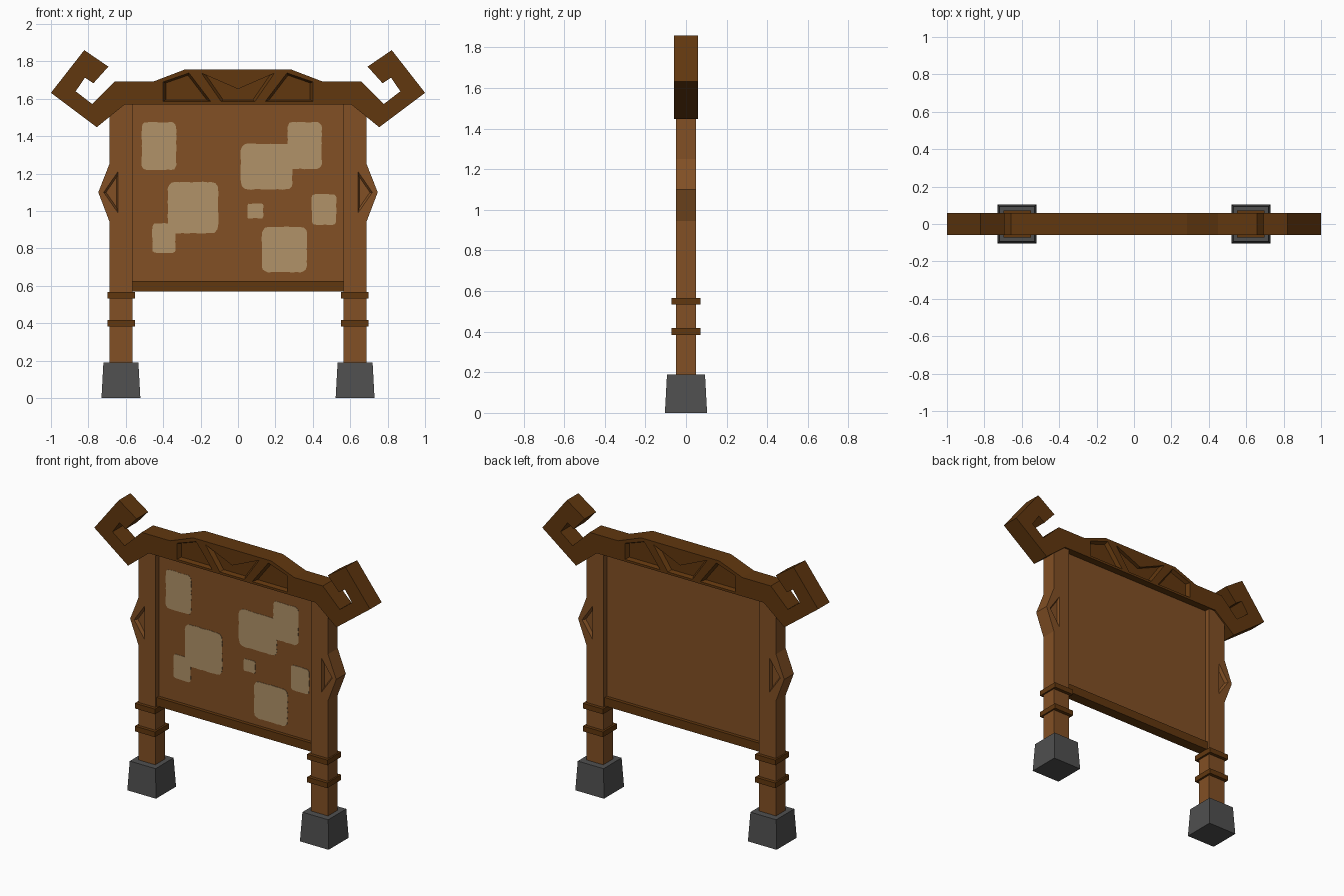
import bpy, bmesh, math, random

if "Cube" in bpy.data.objects:
    bpy.data.objects.remove(bpy.data.objects["Cube"])

random.seed(4)


def material(name, rgb):
    m = bpy.data.materials.new(name)
    m.diffuse_color = (*rgb, 1)
    m.use_nodes = True
    m.node_tree.nodes["Principled BSDF"].inputs["Base Color"].default_value = m.diffuse_color
    return m


WOOD = material("warm wood", (0.223, 0.080, 0.018))
DARK = material("dark wood", (0.119, 0.038, 0.0045))
STONE = material("grey stone", (0.078, 0.078, 0.078))
PAPER = material("old paper", (0.440, 0.288, 0.138))


def loft(name, front, y0, back, y1, mat):
    """Solid between two x-z outlines with equal point counts."""
    bm = bmesh.new()
    a = [bm.verts.new((x, y0, z)) for x, z in front]
    b = [bm.verts.new((x, y1, z)) for x, z in back]
    bm.faces.new(a)
    bm.faces.new(b[::-1])
    n = len(a)
    for i in range(n):
        j = (i + 1) % n
        bm.faces.new((a[j], a[i], b[i], b[j]))
    bmesh.ops.recalc_face_normals(bm, faces=bm.faces)
    me = bpy.data.meshes.new(name)
    bm.to_mesh(me)
    bm.free()
    me.materials.append(mat)
    ob = bpy.data.objects.new(name, me)
    bpy.context.collection.objects.link(ob)
    return ob


def prism(name, pts, y0, y1, mat):
    return loft(name, pts, y0, pts, y1, mat)


def box(name, x0, x1, y, z0, z1, mat):
    return prism(name, [(x0, z0), (x1, z0), (x1, z1), (x0, z1)], -y, y, mat)


def carve(target, pts, face_y, depth, inner):
    """Cut a sloped-wall recess into the front and back faces."""
    cx = sum(p[0] for p in pts) / len(pts)
    cz = sum(p[1] for p in pts) / len(pts)
    small = [(cx + (x - cx) * inner, cz + (z - cz) * inner) for x, z in pts]
    # widen the mouth so the outline is exact at the surface
    k = 1 + (1 - inner) * 0.01 / depth
    big = [(cx + (x - cx) * k, cz + (z - cz) * k) for x, z in pts]
    for s in (-1, 1):
        cut = loft("recess_cutter", big, s * (face_y + 0.01), small,
                   s * (face_y - depth), target.data.materials[0])
        cut.hide_render = True
        mod = target.modifiers.new("recess", 'BOOLEAN')
        mod.operation = 'DIFFERENCE'
        mod.solver = 'EXACT'
        mod.object = cut
        bpy.context.view_layer.objects.active = target
        bpy.ops.object.modifier_apply(modifier=mod.name)
        bpy.data.objects.remove(cut)


def flip(pts, s):
    return [(s * x, z) for x, z in pts]


# Posts, bands and stone feet
POST = [(0.565, 0.15), (0.688, 0.15), (0.688, 0.945), (0.747, 1.10),
        (0.688, 1.25), (0.688, 1.51), (0.61, 1.575), (0.565, 1.575)]
NOTCH = [(0.642, 0.99), (0.718, 1.10), (0.642, 1.21)]
for s, side in ((-1, "left"), (1, "right")):
    post = prism(side + "_post", flip(POST, s), -0.05, 0.05, WOOD)
    carve(post, flip(NOTCH, s), 0.05, 0.02, 0.75)
    for n, z in (("lower", 0.383), ("upper", 0.533)):
        x0, x1 = sorted((s * 0.552, s * 0.698))
        box(f"{side}_{n}_band", x0, x1, 0.072, z, z + 0.034, DARK)
    bpy.ops.mesh.primitive_cube_add(size=1, location=(s * 0.626, 0, 0.095))
    foot = bpy.context.object
    foot.name = side + "_stone_foot"
    for v in foot.data.vertices:
        r = 0.208 if v.co.z < 0 else 0.187
        v.co.x *= r
        v.co.y *= r
        v.co.z *= 0.19
    foot.data.materials.append(STONE)

# Board and bottom rail
box("board", -0.57, 0.57, 0.012, 0.60, 1.58, WOOD)
box("bottom_rail", -0.567, 0.567, 0.035, 0.57, 0.626, DARK)

# Carved top beam with hooked horns
HALF = [(0.605, 1.57), (0.755, 1.448), (1.0, 1.632), (0.822, 1.86),
        (0.693, 1.772), (0.773, 1.683), (0.818, 1.713), (0.868, 1.64),
        (0.78, 1.572), (0.657, 1.693), (0.45, 1.693), (0.283, 1.757)]
beam = prism("top_beam", HALF + flip(HALF[::-1], -1), -0.06, 0.06, DARK)
SIDE = [(0.145, 1.585), (0.40, 1.585), (0.40, 1.69), (0.262, 1.738)]
for s in (-1, 1):
    carve(beam, flip(SIDE, s), 0.06, 0.025, 0.86)
CHEVRON = [(-0.195, 1.737), (0.0, 1.652), (0.195, 1.737),
           (0.09, 1.585), (-0.09, 1.585)]
carve(beam, CHEVRON, 0.06, 0.025, 0.88)


# Paper scraps with rounded, slightly ragged edges on the front
def scrap(i, x0, x1, z0, z1):
    r = min(x1 - x0, z1 - z0) * 0.14
    corners = [(x1 - r, z1 - r, 0), (x0 + r, z1 - r, 90),
               (x0 + r, z0 + r, 180), (x1 - r, z0 + r, 270)]
    base = []
    for cx, cz, a in corners:
        for k in (0, 30, 60, 90):
            t = math.radians(a + k)
            base.append((cx + r * math.cos(t), cz + r * math.sin(t)))
    pts = []
    for p, q in zip(base, base[1:] + base[:1]):
        n = max(1, int(math.dist(p, q) / 0.02))
        for k in range(n):
            pts.append((p[0] + (q[0] - p[0]) * k / n + random.uniform(-.002, .002),
                        p[1] + (q[1] - p[1]) * k / n + random.uniform(-.002, .002)))
    prism(f"paper_scrap_{i}", pts, -0.0135 - 0.0002 * i, -0.011, PAPER)


SCRAPS = [(-0.515, -0.33, 1.22, 1.475), (0.015, 0.29, 1.115, 1.36),
          (0.265, 0.447, 1.225, 1.475), (-0.375, -0.105, 0.88, 1.155),
          (-0.457, -0.335, 0.775, 0.935), (0.05, 0.135, 0.96, 1.04),
          (0.395, 0.525, 0.925, 1.09), (0.128, 0.368, 0.673, 0.915)]
for i, sc in enumerate(SCRAPS):
    scrap(i, *sc)
